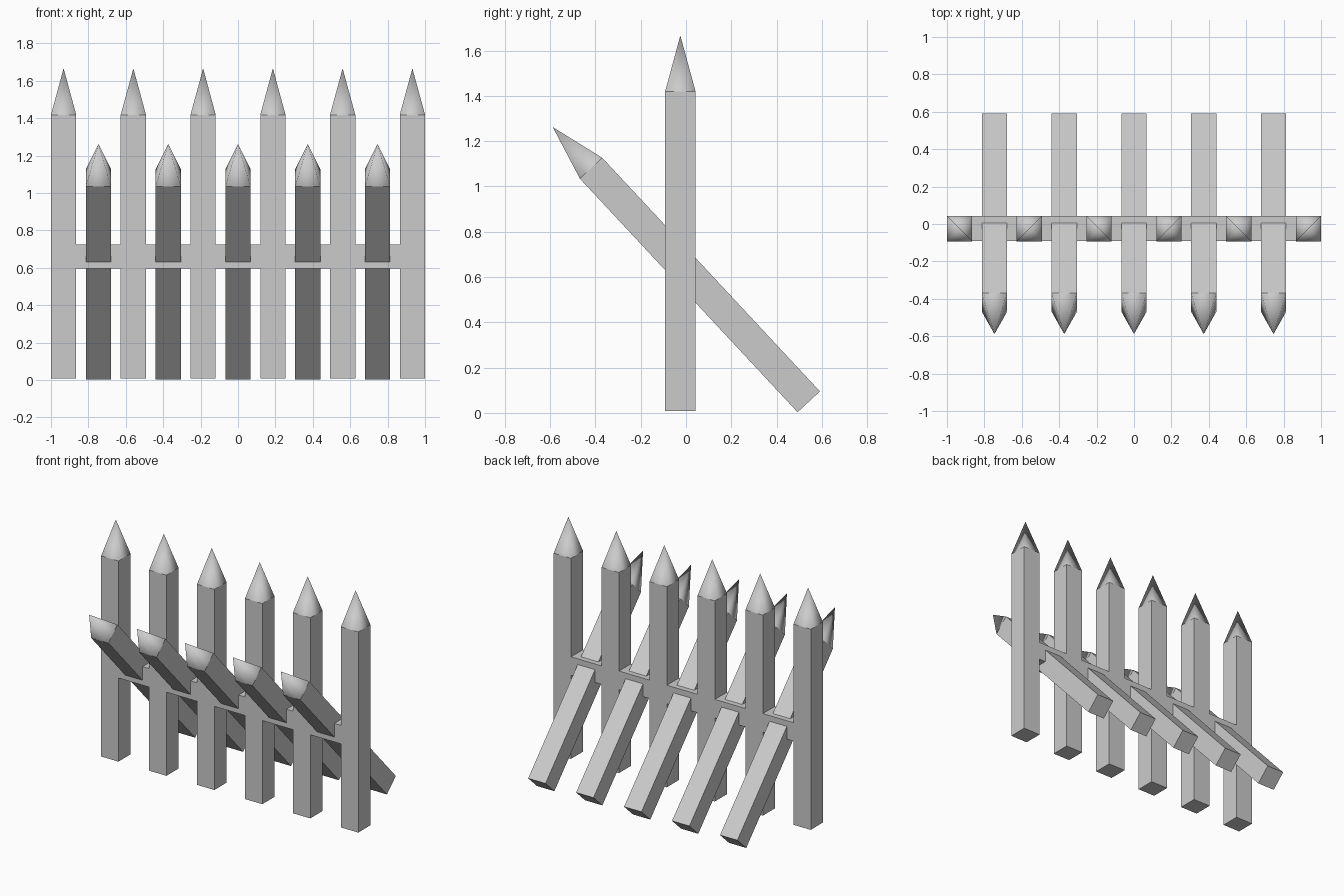
import bpy, bmesh
from math import pi, sqrt, atan2
from mathutils import Matrix

if "Cube" in bpy.data.objects:
    bpy.data.objects.remove(bpy.data.objects["Cube"])

W = 0.135      # stake thickness
SHAFT = 1.41   # square shaft length
TIP = 0.248    # pointed tip length


def add_object(name, bm):
    mesh = bpy.data.meshes.new(name)
    bm.to_mesh(mesh)
    bm.free()
    obj = bpy.data.objects.new(name, mesh)
    bpy.context.collection.objects.link(obj)
    return obj


def add_box(bm, size, center):
    bmesh.ops.create_cube(bm, size=1, matrix=Matrix.Translation(center) @ Matrix.Diagonal((*size, 1)))


def stake(name, location, tilt=0):
    # square shaft with flat faces, four-sided tip shaded smooth
    bm = bmesh.new()
    add_box(bm, (W, W, SHAFT), (0, 0, SHAFT / 2))
    shaft_faces = set(bm.faces)
    bmesh.ops.create_cone(
        bm, segments=4, cap_ends=False, radius1=W / sqrt(2), radius2=0, depth=TIP,
        matrix=Matrix.Translation((0, 0, SHAFT + TIP / 2)) @ Matrix.Rotation(pi / 4, 4, 'Z'))
    tip_verts = [v for v in bm.verts if v.co.z > SHAFT + TIP - 1e-4]
    bmesh.ops.remove_doubles(bm, verts=tip_verts, dist=1e-5)
    for f in bm.faces:
        f.smooth = f not in shaft_faces
    obj = add_object(name, bm)
    obj.location = location
    obj.rotation_euler.x = tilt
    return obj


# Upright stakes
for i in range(6):
    stake(f"upright_stake_{i + 1}", (-0.9325 + i * 0.373, -0.025, 0.008))

# Slanted stakes leaning toward the front
lean = atan2(0.96, 1.03)
for i in range(5):
    stake(f"slanted_stake_{i + 1}", (-0.746 + i * 0.373, 0.542, 0.049), lean)

# Cross rail joining the uprights
bm = bmesh.new()
add_box(bm, (1.87, W - 0.002, 0.13), (0, -0.025, 0.66))
add_object("cross_rail", bm)
